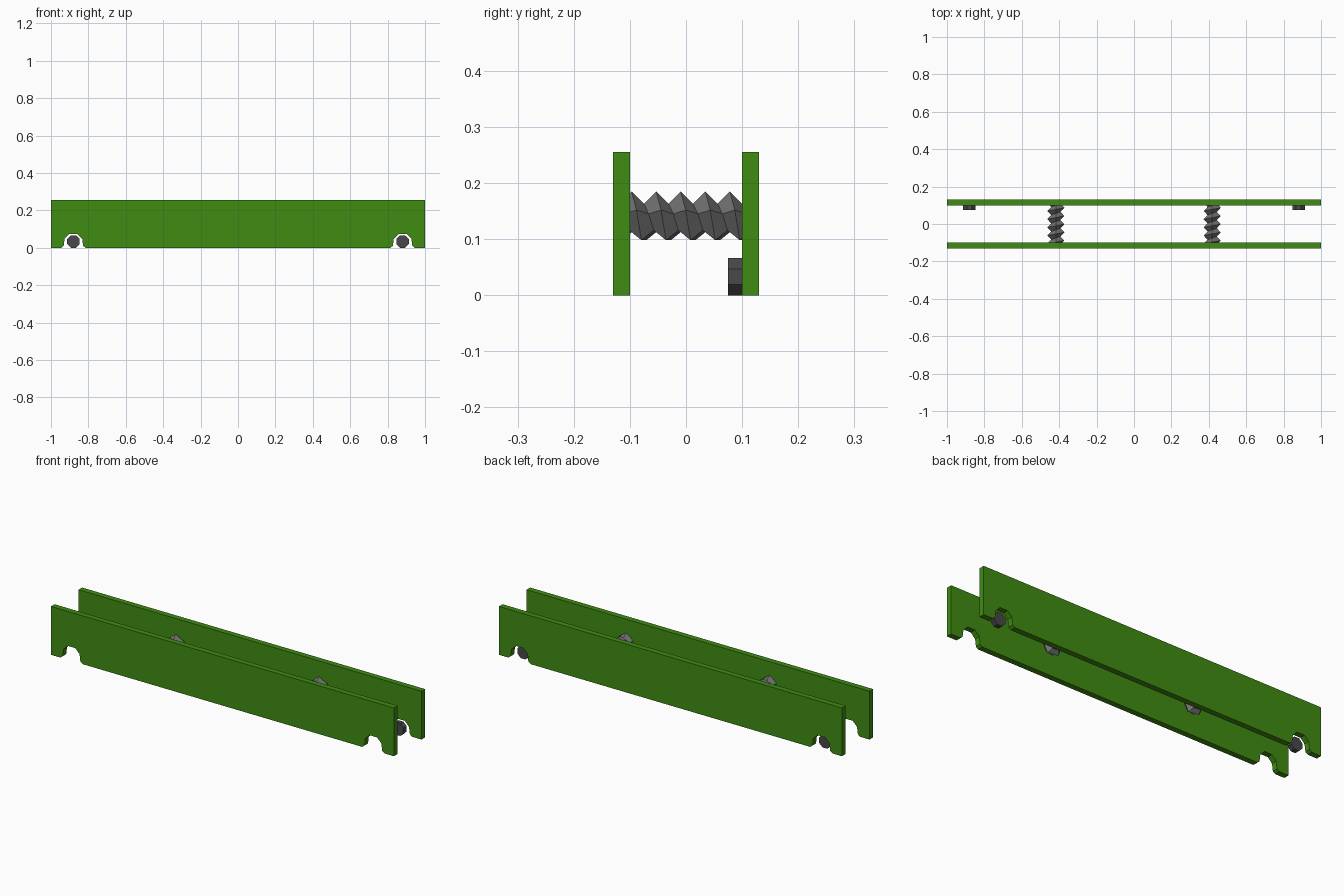
import bpy, bmesh, math

if "Cube" in bpy.data.objects:
    bpy.data.objects.remove(bpy.data.objects["Cube"])


def material(name, rgb):
    m = bpy.data.materials.new(name)
    m.diffuse_color = (*rgb, 1)
    m.use_nodes = True
    m.node_tree.nodes["Principled BSDF"].inputs["Base Color"].default_value = m.diffuse_color
    return m


GREEN = material("leaf green", (0.05, 0.26, 0.006))
GREY = material("steel grey", (0.16, 0.16, 0.16))
DARK = material("dark rubber", (0.065, 0.065, 0.07))


def add(name, bm, mat):
    bmesh.ops.recalc_face_normals(bm, faces=bm.faces)
    me = bpy.data.meshes.new(name)
    bm.to_mesh(me)
    bm.free()
    me.materials.append(mat)
    ob = bpy.data.objects.new(name, me)
    bpy.context.collection.objects.link(ob)
    return ob


def extrude_profile(name, pts, y0, y1, mat):
    """Extrude an (x, z) outline from y0 to y1."""
    bm = bmesh.new()
    a = [bm.verts.new((x, y0, z)) for x, z in pts]
    b = [bm.verts.new((x, y1, z)) for x, z in pts]
    bm.faces.new(a)
    bm.faces.new(b)
    for i in range(len(pts)):
        j = (i + 1) % len(pts)
        bm.faces.new((a[i], a[j], b[j], b[i]))
    return add(name, bm, mat)


# Side boards with a flared wheel arch near each end
half_arch = [(0.065, 0), (0.052, 0.01), (0.047, 0.048), (0.022, 0.073)]
arch = [(-x, z) for x, z in half_arch] + [(x, z) for x, z in reversed(half_arch)]
outline = [(-1, 0)] + [(-0.88 + x, z) for x, z in arch]
outline += [(0.88 + x, z) for x, z in arch] + [(1, 0), (1, 0.255), (-1, 0.255)]
extrude_profile("front_board", outline, -0.13, -0.10, GREEN)
extrude_profile("back_board", outline, 0.10, 0.13, GREEN)

# Small octagonal wheels inside the back board
for side, x in (("left", -0.88), ("right", 0.88)):
    R = 0.033 / math.cos(math.pi / 8)
    pts = [(x + R * math.cos(math.pi / 4 * (i + 0.5)),
            0.033 + R * math.sin(math.pi / 4 * (i + 0.5))) for i in range(8)]
    extrude_profile(side + "_wheel", pts, 0.075, 0.101, DARK)


# Five-sided coil springs: a V-shaped thread wound along y
def spring(name, cx):
    pitch, sides, cz = 0.0438, 5, 0.137
    bm = bmesh.new()
    rows = []
    for i in range(-10, sides * 6 + 1):
        a = math.tau * i / sides
        y = -0.097 + pitch * i / sides
        rows.append([bm.verts.new((cx + r * math.sin(a), y + dy, cz + r * math.cos(a)))
                     for r, dy in ((0.026, -pitch / 2), (0.048, 0), (0.026, pitch / 2))])
    for p, q in zip(rows, rows[1:]):
        for k in range(2):
            bm.faces.new((p[k], q[k], q[k + 1], p[k + 1]))
    bmesh.ops.remove_doubles(bm, verts=bm.verts, dist=1e-5)
    # Trim where the coil meets the boards
    for s in (-1, 1):
        bmesh.ops.bisect_plane(bm, geom=bm.verts[:] + bm.edges[:] + bm.faces[:],
                               plane_co=(0, s * 0.101, 0), plane_no=(0, s, 0),
                               clear_outer=True)
    add(name, bm, GREY)


spring("left_spring", -0.418)
spring("right_spring", 0.418)
